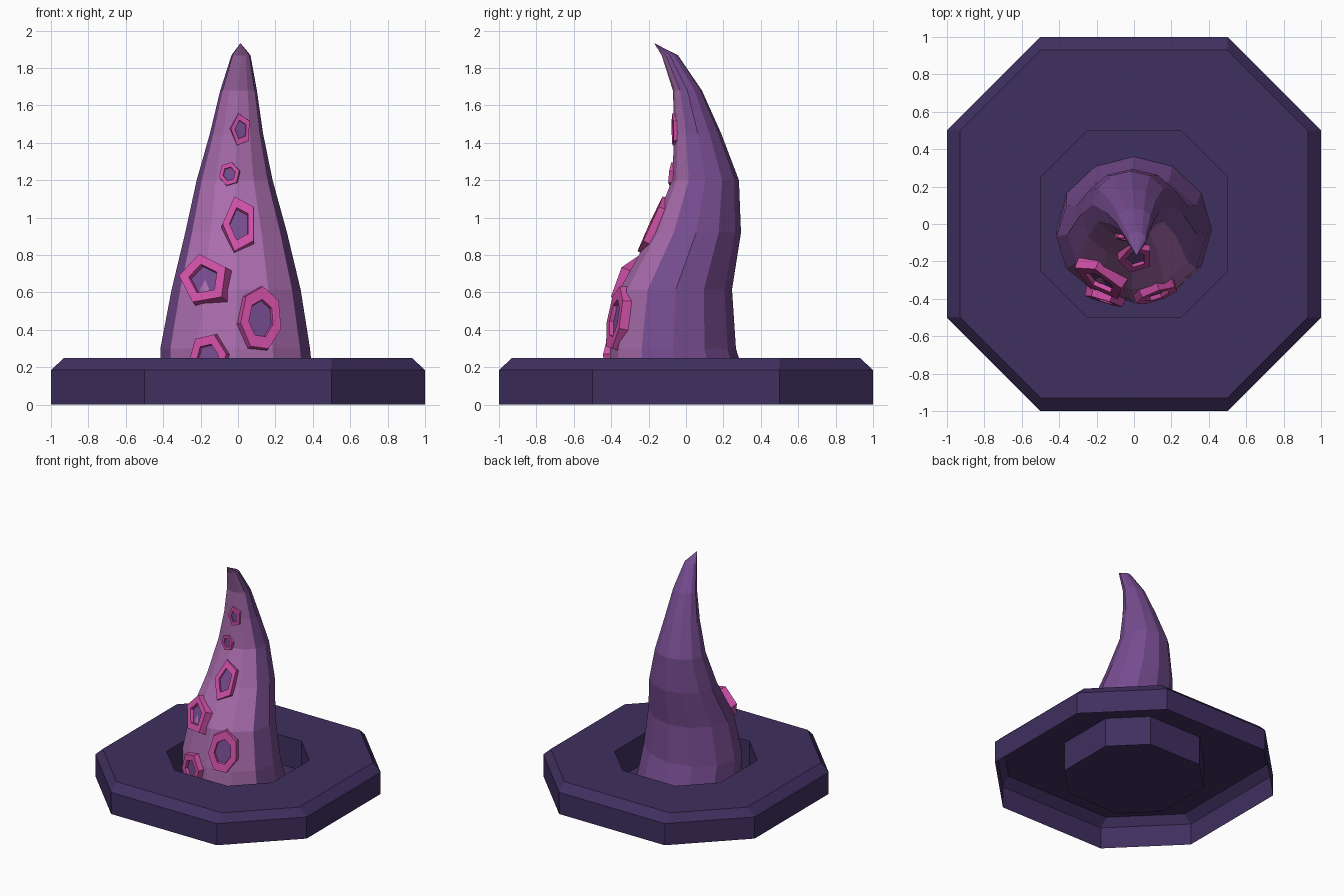
import bpy, bmesh, math
from mathutils import Vector
from mathutils.bvhtree import BVHTree

if "Cube" in bpy.data.objects:
    bpy.data.objects.remove(bpy.data.objects["Cube"])


def material(name, rgb):
    m = bpy.data.materials.new(name)
    m.diffuse_color = (*rgb, 1)
    m.use_nodes = True
    m.node_tree.nodes["Principled BSDF"].inputs["Base Color"].default_value = m.diffuse_color
    return m


DARK = material("dark violet", (0.050, 0.029, 0.115))
PURPLE = material("purple skin", (0.180, 0.072, 0.275))
MAUVE = material("mauve belly", (0.400, 0.152, 0.420))
PINK = material("hot pink", (0.630, 0.080, 0.390))


def loft(name, rings, mats, rule=lambda band, side: 0, cap=None):
    """Skin a stack of equal-sized rings; cap is the material slot of the end face."""
    bm = bmesh.new()
    loops = [[bm.verts.new(p) for p in ring] for ring in rings]
    n = len(loops[0])
    for b in range(len(loops) - 1):
        lo, hi = loops[b], loops[b + 1]
        for k in range(n):
            j = (k + 1) % n
            bm.faces.new((lo[k], lo[j], hi[j], hi[k])).material_index = rule(b, k)
    if cap is not None:
        bm.faces.new(loops[-1]).material_index = cap
    bmesh.ops.remove_doubles(bm, verts=bm.verts, dist=1e-5)
    me = bpy.data.meshes.new(name)
    bm.normal_update()
    tree = BVHTree.FromBMesh(bm)
    bm.to_mesh(me)
    bm.free()
    for m in mats:
        me.materials.append(m)
    ob = bpy.data.objects.new(name, me)
    bpy.context.collection.objects.link(ob)
    return tree


# Octagonal base: open underneath, chamfered rim, sunken well in the middle
def octagon(r, c, z):
    pts = [(r, -c), (r, c), (c, r), (-c, r), (-r, c), (-r, -c), (-c, -r), (c, -r)]
    return [(x, y, z) for x, y in pts]


loft("base", [octagon(1, .5, 0), octagon(1, .5, .185), octagon(.93, .5, .25),
              octagon(.5, .25, .25), octagon(.5, .25, 0)], [DARK], cap=0)

# Tentacle: z, centre x, half width, front y, back y
SECTIONS = [
    (0.002, 0.000, .415, -.42, .36),
    (0.300, -.015, .400, -.405, .267),
    (0.615, -.010, .345, -.355, .246),
    (0.920, -.010, .272, -.185, .294),
    (1.200, -.018, .203, -.075, .283),
    (1.450, -.008, .142, -.062, .188),
    (1.680, .003, .098, -.070, .085),
    (1.868, .016, .051, -.130, -.043),
    (1.933, .013, .000, -.170, -.170),
]
SIDES = 12


def section(z, cx, w, front, back):
    cy, d = (front + back) / 2, (back - front) / 2
    angles = [math.radians(-90 + 360 * k / SIDES) for k in range(SIDES)]
    return [(cx + w * math.cos(a), cy + d * math.sin(a), z) for a in angles]


# the four front-facing strips form the lighter belly
skin = loft("tentacle", [section(*s) for s in SECTIONS], [PURPLE, MAUVE],
            lambda band, side: 1 if side in (0, 1, 10, 11) else 0)


# Suckers: raised rings with a sunken purple centre, laid on the belly
def sucker(name, x, z, rx, rz, sides, turn, height):
    def hit(px, pz):
        return skin.ray_cast(Vector((px, -2, pz)), Vector((0, 1, 0)))[0]
    # local plane through four points of the skin
    l, r = hit(x - rx * .8, z), hit(x + rx * .8, z)
    d, u = hit(x, z - rz * .8), hit(x, z + rz * .8)
    normal = (r - l).cross(u - d).normalized()
    centre = (l + r + d + u) / 4

    def ring(scale, lift):
        pts = []
        for k in range(sides):
            a = math.radians(turn + 360 * k / sides)
            dx, dz = rx * scale * math.cos(a), rz * scale * math.sin(a)
            dy = -(normal.x * dx + normal.z * dz) / normal.y
            pts.append(centre + Vector((dx, dy, dz)) + normal * lift)
        return pts

    loft(name, [ring(1.03, -.03), ring(.97, height), ring(.58, height),
                ring(.55, height * .45)], [PINK, PURPLE], cap=1)


SUCKERS = [
    (-.150, .245, .105, .14, 6, 70, .045),
    (-.165, .655, .138, .14, 5, 100, .045),
    (.112, .455, .115, .178, 7, 85, .04),
    (.008, .955, .095, .158, 5, 108, .03),
    (-.045, 1.232, .058, .066, 6, 75, .018),
    (.014, 1.470, .056, .092, 5, 104, .016),
]
for i, s in enumerate(SUCKERS):
    sucker(f"sucker_{i + 1}", *s)
